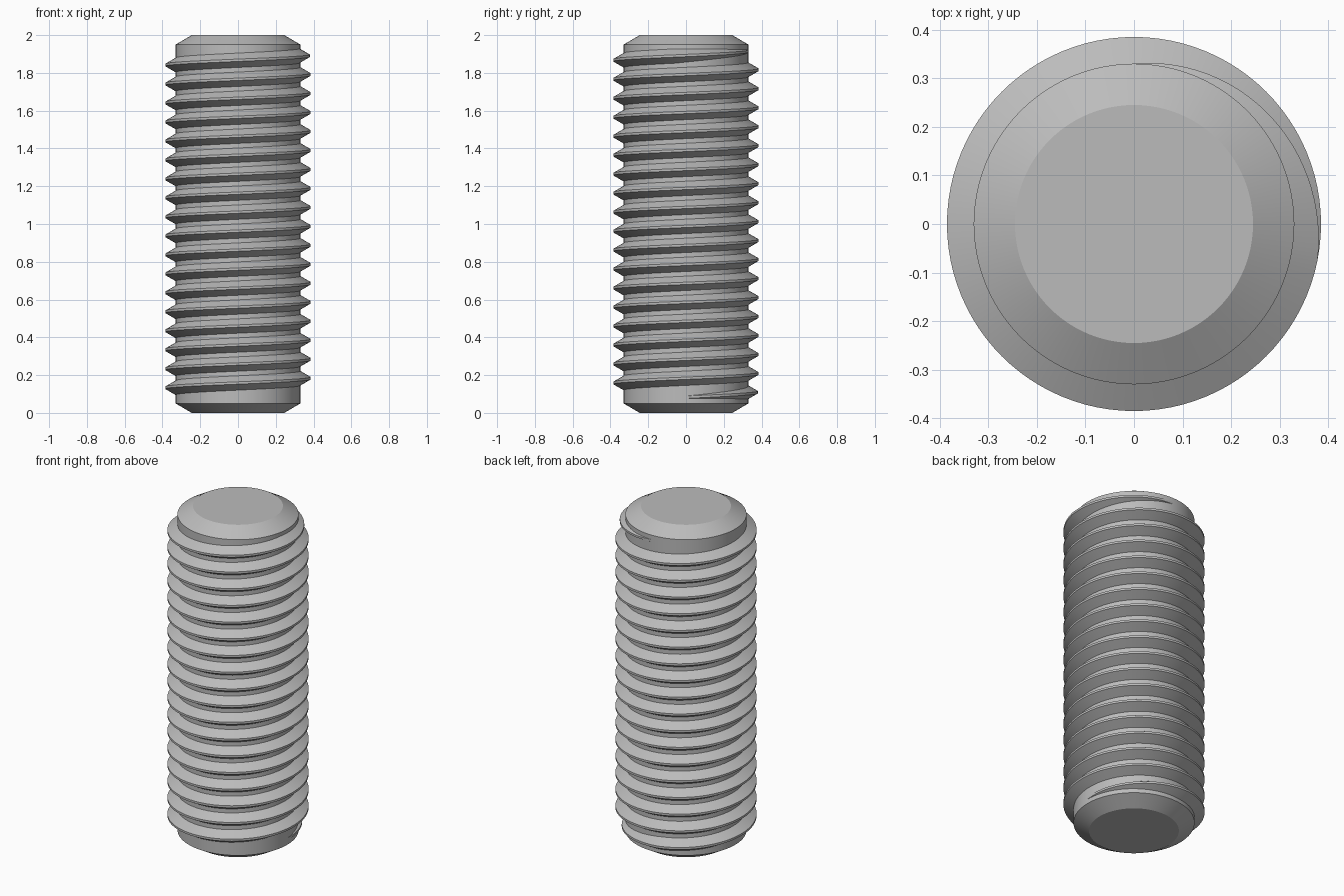
import bpy, bmesh
from math import pi, cos, sin, tan, radians

cube = bpy.data.objects.get("Cube")
if cube:
    bpy.data.objects.remove(cube)

SEGMENTS = 96          # steps per turn
CORE_R = 0.33
DEPTH = 0.055          # thread height above the core
PITCH = 0.1005
TURNS = 18.25
START_Z = 0.083
CREST = PITCH / 16     # half width of the flat crest
FADE = 0.28            # turns over which each thread end runs out
SINK = 0.004           # overlap of the thread into the core

steel = bpy.data.materials.new("steel grey")
steel.use_nodes = True
GREY = (0.5, 0.5, 0.5, 1)
steel.diffuse_color = GREY
steel.node_tree.nodes["Principled BSDF"].inputs["Base Color"].default_value = GREY


def finish(name, bm):
    bmesh.ops.recalc_face_normals(bm, faces=bm.faces[:])
    mesh = bpy.data.meshes.new(name)
    bm.to_mesh(mesh)
    bm.free()
    mesh.materials.append(steel)
    obj = bpy.data.objects.new(name, mesh)
    bpy.context.collection.objects.link(obj)
    bpy.ops.object.select_all(action='DESELECT')
    obj.select_set(True)
    bpy.context.view_layer.objects.active = obj
    bpy.ops.object.shade_smooth_by_angle(angle=radians(20))


def bridge(bm, a, b):
    for i in range(len(a)):
        j = (i + 1) % len(a)
        bm.faces.new((a[i], a[j], b[j], b[i]))


# Core: cylinder with chamfered ends
bm = bmesh.new()
rings = []
for r, z in ((0.245, 0), (CORE_R, 0.05), (CORE_R, 1.95), (0.245, 2)):
    rings.append([bm.verts.new((r * cos(2 * pi * i / SEGMENTS),
                                r * sin(2 * pi * i / SEGMENTS), z))
                  for i in range(SEGMENTS)])
for low, high in zip(rings, rings[1:]):
    bridge(bm, low, high)
bm.faces.new(rings[0])
bm.faces.new(rings[-1])
finish("core", bm)

# Thread: right-handed helix whose ends sink into the core
bm = bmesh.new()
steps = int(TURNS * SEGMENTS)
sections = []
for i in range(steps + 1):
    turn = i / SEGMENTS
    rise = DEPTH * min(1, turn / FADE, (TURNS - turn) / FADE)
    base = CREST + (rise + SINK) * tan(radians(30))
    z = START_Z + PITCH * turn
    a = 2 * pi * turn
    profile = ((CORE_R - SINK, -base), (CORE_R + rise, -CREST),
               (CORE_R + rise, CREST), (CORE_R - SINK, base))
    sections.append([bm.verts.new((r * cos(a), r * sin(a), z + dz))
                     for r, dz in profile])
for s, t in zip(sections, sections[1:]):
    bridge(bm, s, t)
bm.faces.new(sections[0])
bm.faces.new(sections[-1])
finish("thread", bm)
